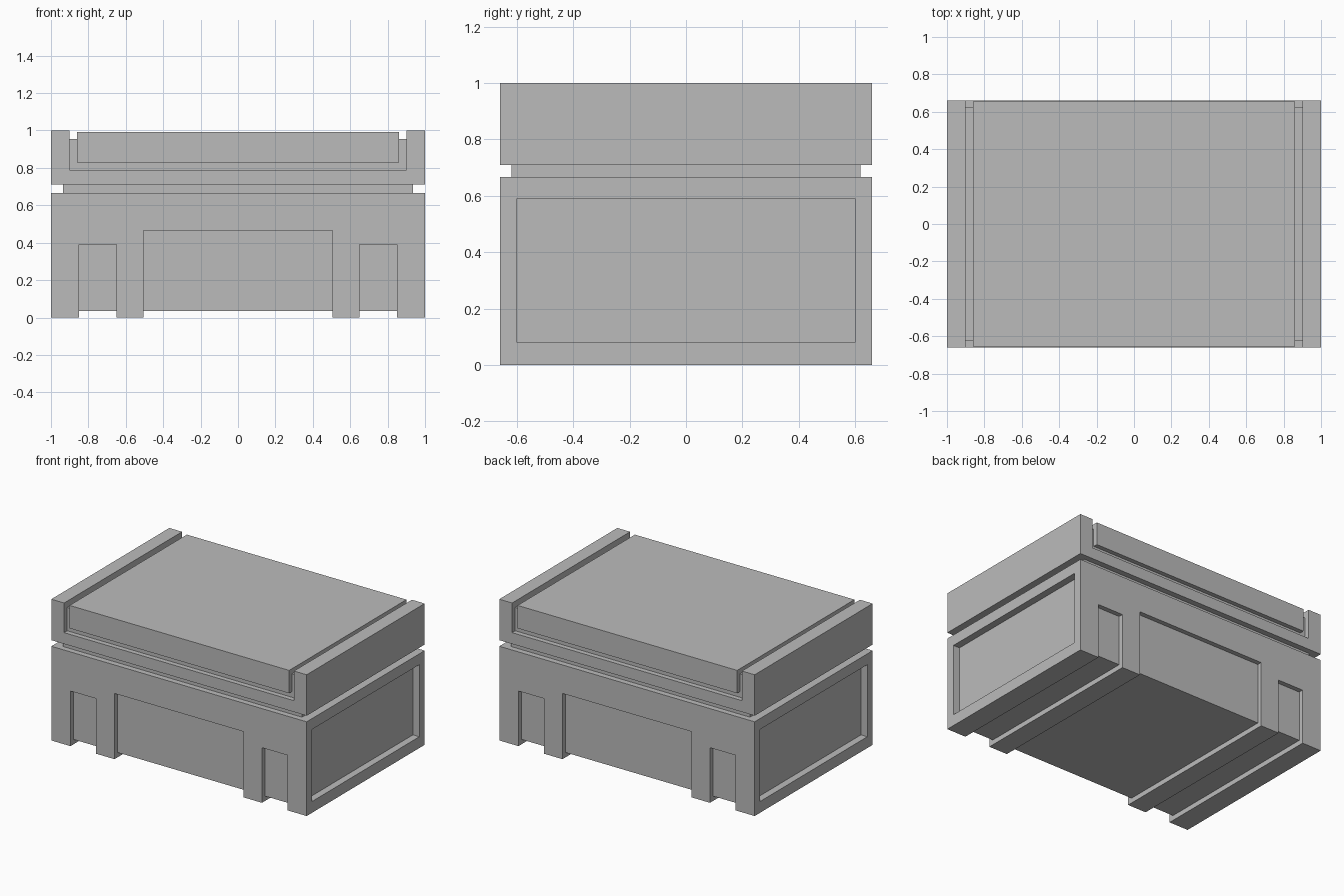
import bpy
import bmesh
from mathutils import Vector

default = bpy.data.objects.get("Cube")
if default:
    bpy.data.objects.remove(default, do_unlink=True)

grey = bpy.data.materials.new("plain grey")
grey.use_nodes = True
colour = (0.5, 0.5, 0.5, 1)
grey.diffuse_color = colour
grey.node_tree.nodes["Principled BSDF"].inputs["Base Color"].default_value = colour


def box(name, x, y, z):
    """Box from (min, max) ranges."""
    low, high = Vector((x[0], y[0], z[0])), Vector((x[1], y[1], z[1]))
    bm = bmesh.new()
    bmesh.ops.create_cube(bm, size=1)
    for v in bm.verts:
        v.co = (low + high) / 2 + v.co * (high - low)
    mesh = bpy.data.meshes.new(name)
    bm.to_mesh(mesh)
    bm.free()
    mesh.materials.append(grey)
    obj = bpy.data.objects.new(name, mesh)
    bpy.context.collection.objects.link(obj)
    return obj


def cut(target, x, y, z):
    """Carve a box out of the target."""
    cutter = box("cutter", x, y, z)
    cutter.hide_render = True
    mod = target.modifiers.new("cut", 'BOOLEAN')
    mod.operation = 'DIFFERENCE'
    mod.solver = 'EXACT'
    mod.object = cutter
    bpy.context.view_layer.update()
    with bpy.context.temp_override(object=target, active_object=target):
        bpy.ops.object.modifier_apply(modifier=mod.name)
    bpy.data.objects.remove(cutter, do_unlink=True)


def mirrored(span):
    """The range and its mirror image."""
    return [span, (-span[1], -span[0])]


HALF_DEPTH = 0.66
THROUGH = (-2, 2)
OUTSIDE = (0.627, 2)

# Chest body with front and back recesses continuing as floor channels
body = box("chest_body", (-1, 1), (-HALF_DEPTH, HALF_DEPTH), (0, 0.667))
recesses = [((-0.505, 0.505), 0.465)] + [(s, 0.39) for s in mirrored((0.65, 0.85))]
for x, top in recesses:
    cut(body, x, THROUGH, (-1, 0.035))
    for y in mirrored(OUTSIDE):
        cut(body, x, y, (-1, top))

# Sunken side panels
for x in mirrored((0.95, 2)):
    cut(body, x, (-0.6, 0.6), (0.08, 0.59))

# Narrow neck between body and lid
box("neck", (-0.935, 0.935), (-0.62, 0.62), (0.66, 0.72))

# Lid with raised side rails
lid = box("lid", (-1, 1), (-HALF_DEPTH, HALF_DEPTH), (0.71, 1))
cut(lid, (-0.9, 0.9), THROUGH, (0.955, 2))
for y in mirrored((0.625, 2)):
    cut(lid, (-0.9, 0.9), y, (0.79, 2))

# Slab set into the lid
box("lid_panel", (-0.86, 0.86), (-0.656, 0.656), (0.83, 0.992))
